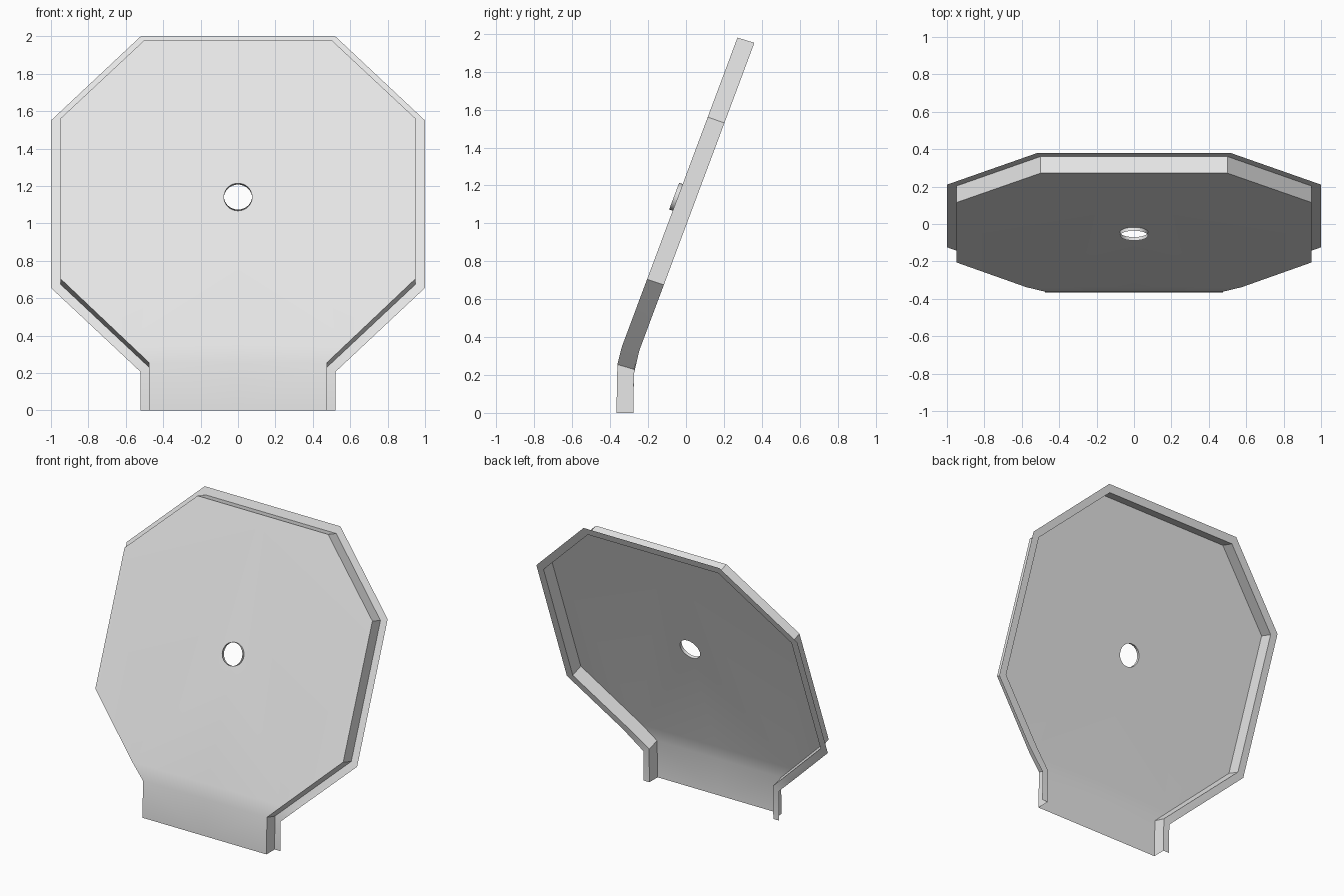
import bpy, bmesh, math
from mathutils import Vector

cube = bpy.data.objects.get("Cube")
if cube:
    bpy.data.objects.remove(cube)

grey = bpy.data.materials.new("light_grey")
grey.use_nodes = True
COLOUR = (0.8, 0.8, 0.8, 1)
grey.diffuse_color = COLOUR
grey.node_tree.nodes["Principled BSDF"].inputs["Base Color"].default_value = COLOUR

SLOPE = 0.374                                   # backward lean of the sheet
NORMAL = Vector((0, -1, SLOPE)).normalized()


def bent(points, foot, ankle, bend):
    """Lay (x, z) outline points on the bent sheet: upright foot, then leaning."""
    out = []
    for i, (x, z) in enumerate(points):
        y = foot if i == 0 else ankle if i == 1 else bend[0] + (z - bend[1]) * SLOPE
        out.append(Vector((x, y, z)))
    return out


# Right-hand half outlines, from the foot round to the top centre
front = bent([(0.475, 0), (0.475, 0.255), (0.575, 0.35), (0.95, 0.705),
              (0.95, 1.56), (0.5, 1.98), (0, 1.98)], -0.367, -0.362, (-0.338, 0.35))
back = bent([(0.475, 0), (0.475, 0.23), (0.582, 0.33), (0.95, 0.675),
             (0.95, 1.53), (0.5, 1.952), (0, 1.952)], -0.277, -0.275, (-0.246, 0.33))
outer = bent([(0.52, 0), (0.52, 0.205), (0.653, 0.33), (1, 0.655),
              (1, 1.55), (0.52, 2.0), (0, 2.0)], -0.277, -0.275, (-0.246, 0.33))

# Half circle of the hole, lying in the leaning panel, top to bottom
centre = Vector((0, -0.338 + (1.137 - 0.35) * SLOPE, 1.137))
up = Vector((0, SLOPE, 1)).normalized()
STEPS = 16
hole = [centre + 0.075 * (Vector((math.sin(a), 0, 0)) + up * math.cos(a))
        for a in (math.pi * i / STEPS for i in range(STEPS + 1))]
for p in (hole[0], hole[-1]):
    p.x = 0


def half_part(name, faces):
    """Mesh from lists of corner points, mirrored across the centre plane."""
    bm = bmesh.new()
    for corners in faces:
        bm.faces.new([bm.verts.new(c) for c in corners])
    bmesh.ops.remove_doubles(bm, verts=bm.verts, dist=1e-5)
    bmesh.ops.recalc_face_normals(bm, faces=bm.faces)
    if sum(f.normal.y * f.calc_area() for f in bm.faces) > 0.01:
        bmesh.ops.reverse_faces(bm, faces=bm.faces)
    mesh = bpy.data.meshes.new(name)
    bm.to_mesh(mesh)
    bm.free()
    mesh.materials.append(grey)
    obj = bpy.data.objects.new(name, mesh)
    bpy.context.collection.objects.link(obj)
    mirror = obj.modifiers.new("mirror", 'MIRROR')
    mirror.use_clip = True
    bpy.ops.object.select_all(action='DESELECT')
    obj.select_set(True)
    bpy.context.view_layer.objects.active = obj
    bpy.ops.object.shade_smooth_by_angle(angle=math.radians(30))
    return obj


def strip(a, b):
    return [(a[i], a[i + 1], b[i + 1], b[i]) for i in range(len(a) - 1)]


# Front panel: curved foot rows, then the flat octagon with its hole
axis = [Vector((0, p.y, p.z)) for p in front[:3]]
half_panel = [axis[2]] + front[2:] + hole
half_part("front_panel", strip(axis, front[:3]) + [half_panel])

# Wall folded back from the panel edge, and the flange folded outward
half_part("side_wall", strip(front, back))
half_part("back_flange", strip(back, outer))

# Short collar standing forward of the hole
half_part("hole_collar", strip(hole, [p + NORMAL * 0.02 for p in hole]))
